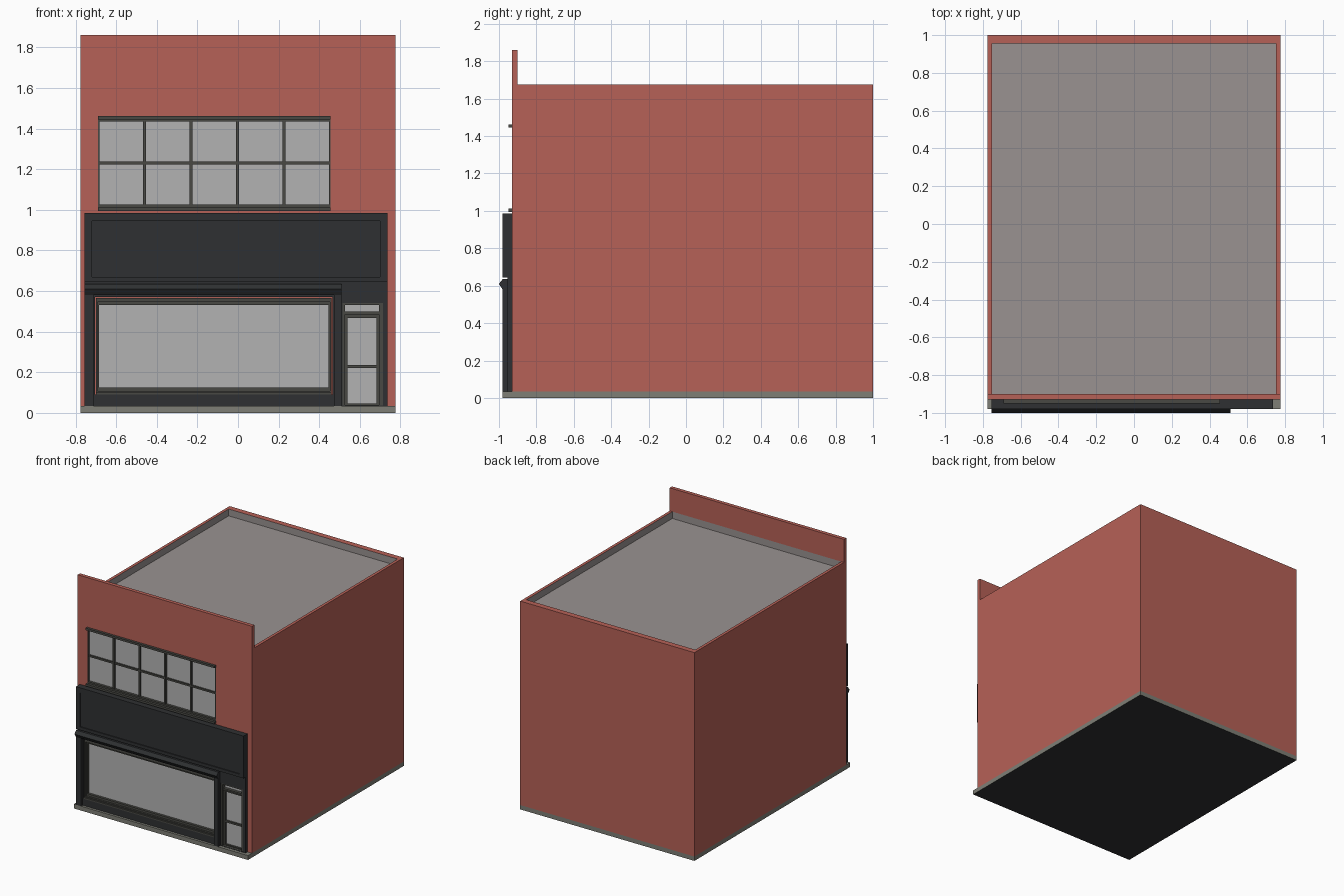
import bpy, bmesh

if "Cube" in bpy.data.objects:
    bpy.data.objects.remove(bpy.data.objects["Cube"])

def material(name, rgb):
    m = bpy.data.materials.new(name)
    m.diffuse_color = (*rgb, 1)
    m.use_nodes = True
    m.node_tree.nodes["Principled BSDF"].inputs["Base Color"].default_value = m.diffuse_color
    return m

BRICK = material("brick_red", (0.47, 0.12, 0.095))
DARK = material("charcoal_paint", (0.028, 0.03, 0.032))
FRAME = material("window_metal", (0.065, 0.065, 0.057))
STONE = material("plinth_stone", (0.21, 0.21, 0.18))
ROOF = material("roof_grey", (0.32, 0.29, 0.285))
GLASS = material("glass_grey", (0.45, 0.45, 0.45))

def finish(name, bm, *mats):
    bmesh.ops.recalc_face_normals(bm, faces=bm.faces)
    me = bpy.data.meshes.new(name)
    bm.to_mesh(me)
    bm.free()
    for m in mats:
        me.materials.append(m)
    ob = bpy.data.objects.new(name, me)
    bpy.context.collection.objects.link(ob)
    return ob

def add_box(bm, x0, x1, y0, y1, z0, z1):
    vs = bmesh.ops.create_cube(bm, size=1)["verts"]
    for v in vs:
        v.co = (x1 if v.co.x > 0 else x0, y1 if v.co.y > 0 else y0, z1 if v.co.z > 0 else z0)
    return vs

def box(name, mat, *dims):
    bm = bmesh.new()
    add_box(bm, *dims)
    return finish(name, bm, mat)

def ring(name, mat, outer, inner, y0, y1):
    """Rectangular frame facing -y; outer and inner are (x0, x1, z0, z1)."""
    bm = bmesh.new()
    loops = []
    for (a, b, c, d), y in ((outer, y0), (inner, y0), (inner, y1), (outer, y1)):
        loops.append([bm.verts.new((x, y, z)) for x, z in ((a, c), (b, c), (b, d), (a, d))])
    for i in range(4):
        p, q = loops[i], loops[(i + 1) % 4]
        for k in range(4):
            n = (k + 1) % 4
            bm.faces.new((p[k], p[n], q[n], q[k]))
    return finish(name, bm, mat)

def extrude_x(name, mat, profile, x0, x1):
    """Extrude a (y, z) profile along x."""
    bm = bmesh.new()
    f = bm.faces.new([bm.verts.new((x0, y, z)) for y, z in profile])
    r = bmesh.ops.extrude_face_region(bm, geom=[f])["geom"]
    for v in r:
        if isinstance(v, bmesh.types.BMVert):
            v.co.x = x1
    return finish(name, bm, mat)

W, WALL = 0.775, -0.93

# Brick body with sunken grey roof
bm = bmesh.new()
add_box(bm, -W, W, WALL, 1, 0.035, 1.675)
bm.normal_update()
top = max(bm.faces, key=lambda f: f.calc_center_median().z)
bmesh.ops.inset_region(bm, faces=[top], thickness=0.033)
for v in top.verts:
    v.co.y = 0.955 if v.co.y > 0 else -0.9
down = bmesh.ops.extrude_discrete_faces(bm, faces=[top])["faces"][0]
for v in down.verts:
    v.co.z = 1.62
down.material_index = 1
for e in down.edges:
    for f in e.link_faces:
        f.material_index = 1
body = finish("brick_body", bm, BRICK, ROOF)
box("front_parapet", BRICK, -W, W, WALL, -0.9, 1.675, 1.86)

# Recesses for the windows and door
for name, d in (("upper_window", (-0.69, 0.455, 1.0, 1.46)),
                ("shop_window", (-0.705, 0.465, 0.06, 0.57)),
                ("door", (0.515, 0.715, 0.037, 0.54))):
    cut = box(name + "_cutter", BRICK, d[0], d[1], -1.1, -0.9, d[2], d[3])
    cut.hide_render = True
    cut.hide_viewport = True
    mod = body.modifiers.new(name, "BOOLEAN")
    mod.operation = "DIFFERENCE"
    mod.solver = "EXACT"
    mod.object = cut

# Plinth slab with dark underside
bm = bmesh.new()
add_box(bm, -W, W, -0.98, 1, 0, 0.035)
bm.faces.ensure_lookup_table()
min(bm.faces, key=lambda f: f.calc_center_median().z).material_index = 1
finish("plinth", bm, STONE, DARK)

# Upper window: frame, bars, glass, sill and head
ring("upper_window_frame", FRAME, (-0.69, 0.455, 1.0, 1.46), (-0.682, 0.447, 1.025, 1.435), -0.93, -0.902)
box("upper_window_glass", GLASS, -0.685, 0.45, -0.91, -0.904, 1.02, 1.44)
bm = bmesh.new()
for i in range(1, 5):
    x = -0.69 + 1.145 * i / 5
    add_box(bm, x - 0.007, x + 0.007, -0.925, -0.906, 1.024, 1.436)
add_box(bm, -0.684, 0.449, -0.923, -0.907, 1.223, 1.237)
finish("upper_window_bars", bm, FRAME)
box("upper_window_sill", FRAME, -0.69, 0.455, -0.95, -0.92, 0.995, 1.012)
box("upper_window_head", FRAME, -0.69, 0.455, -0.95, -0.92, 1.445, 1.462)

# Sign fascia with a sunken panel
F_OUT, F_IN = (-0.755, 0.735, 0.645, 0.985), (-0.72, 0.70, 0.67, 0.945)
ring("fascia_border", DARK, F_OUT, F_IN, -0.98, WALL)
box("fascia_panel", DARK, *F_IN[:2], -0.972, WALL, *F_IN[2:])

# Backing boards of the shopfront, around the window and the door
ring("shop_backing", DARK, (-0.755, 0.51, 0.035, 0.645), (-0.705, 0.465, 0.06, 0.57), -0.955, WALL)
ring("door_surround", DARK, (0.51, 0.735, 0.035, 0.645), (0.515, 0.715, 0.037, 0.54), -0.955, WALL)

# Cornice over the shop window
extrude_x("cornice", DARK, [(-0.95, 0.635), (-0.98, 0.635), (-1.0, 0.61), (-0.98, 0.58), (-0.95, 0.58)], -0.755, 0.51)

# Pilasters, each with a raised strip, and stall riser
for name, x0, x1 in (("left_pilaster", -0.755, -0.712), ("right_pilaster", 0.472, 0.51)):
    box(name, DARK, x0, x1, -0.98, -0.95, 0.035, 0.58)
box("stall_riser", DARK, -0.712, 0.472, -0.96, -0.92, 0.035, 0.09)

# Shop window
ring("shop_window_outer_frame", FRAME, (-0.70, 0.46, 0.09, 0.565), (-0.692, 0.452, 0.108, 0.545), -0.95, -0.902)
ring("shop_window_inner_frame", FRAME, (-0.694, 0.454, 0.106, 0.547), (-0.685, 0.446, 0.125, 0.53), -0.935, -0.902)
box("shop_window_sill", FRAME, -0.70, 0.46, -0.962, -0.93, 0.09, 0.102)
box("shop_window_glass", GLASS, -0.69, 0.45, -0.915, -0.905, 0.12, 0.535)

# Door, transom light and glazing
ring("door_frame", FRAME, (0.515, 0.715, 0.037, 0.54), (0.527, 0.695, 0.038, 0.53), -0.95, -0.902)
box("transom_bar", FRAME, 0.525, 0.697, -0.945, -0.902, 0.485, 0.498)
ring("door_leaf", FRAME, (0.527, 0.695, 0.038, 0.486), (0.54, 0.682, 0.045, 0.468), -0.93, -0.902)
box("door_rail", FRAME, 0.538, 0.684, -0.93, -0.902, 0.222, 0.236)
box("door_glass", GLASS, 0.535, 0.69, -0.915, -0.905, 0.04, 0.475)
box("transom_glass", GLASS, 0.525, 0.697, -0.92, -0.905, 0.495, 0.532)
